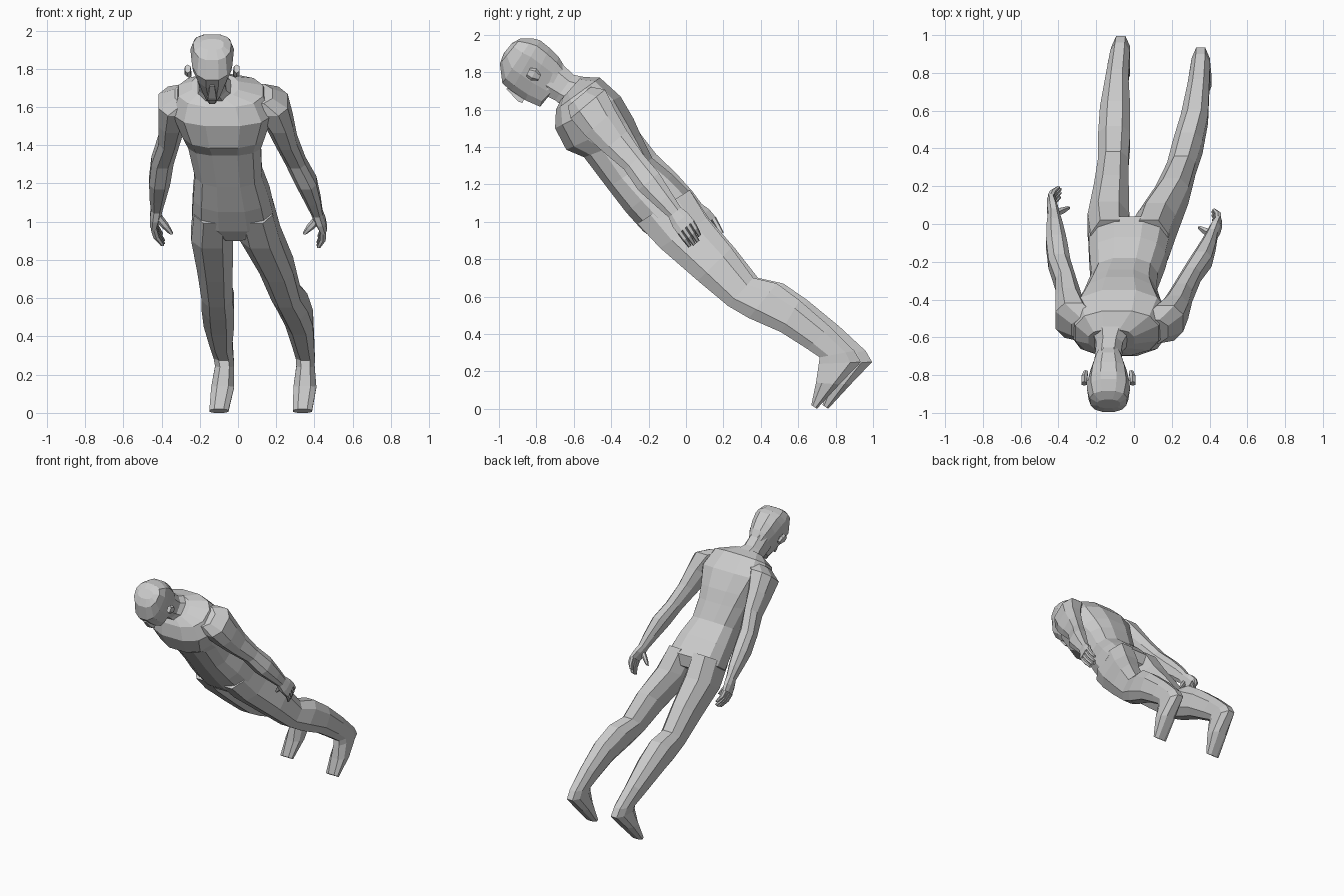
import bpy, bmesh, math
from mathutils import Vector

skin = bpy.data.materials.new("plain_grey")
skin.diffuse_color = (0.6, 0.6, 0.6, 1)


def loft(name, rings, n=8, power=0.8):
    """Skin closed rings of (x, half_width, front_yz, back_yz, front_taper)."""
    bm = bmesh.new()
    loops = []
    top = math.cos(math.pi / n) ** power
    for x, hw, front, back, *taper in rings:
        tp = taper[0] if taper else 0.0
        loop = []
        for i in range(n):
            a = math.pi / n + 2 * math.pi * i / n
            u = math.copysign(abs(math.cos(a)) ** power, math.cos(a)) / top
            v = math.copysign(abs(math.sin(a)) ** power, math.sin(a)) / top
            t = (v + 1) / 2
            loop.append(bm.verts.new((x + hw * u * (1 - tp * (1 - t)),
                                      front[0] + (back[0] - front[0]) * t,
                                      front[1] + (back[1] - front[1]) * t)))
        loops.append(loop)
    for a, b in zip(loops, loops[1:]):
        for i in range(n):
            j = (i + 1) % n
            bm.faces.new((a[i], a[j], b[j], b[i]))
    bm.faces.new(loops[0])
    bm.faces.new(loops[-1])
    bmesh.ops.recalc_face_normals(bm, faces=bm.faces)
    mesh = bpy.data.meshes.new(name)
    bm.to_mesh(mesh)
    bm.free()
    mesh.materials.append(skin)
    ob = bpy.data.objects.new(name, mesh)
    bpy.context.collection.objects.link(ob)
    return ob


ACROSS = Vector((0, 0.77, 0.64))  # front-to-back direction of the leaning body


def limb(name, stations, n=8):
    """Loft through (x, y, z, half_width, half_depth) stations."""
    rings = []
    for x, y, z, hw, hd in stations:
        f = (y - ACROSS.y * hd, z - ACROSS.z * hd)
        b = (y + ACROSS.y * hd, z + ACROSS.z * hd)
        rings.append((x, hw, f, b))
    return loft(name, rings, n)


# Torso from shoulders to crotch
loft("torso", [
    (-0.12, 0.12, (-0.67, 1.65), (-0.56, 1.775)),
    (-0.09, 0.22, (-0.695, 1.60), (-0.46, 1.77)),
    (-0.08, 0.26, (-0.70, 1.50), (-0.35, 1.67)),
    (-0.075, 0.215, (-0.64, 1.385), (-0.28, 1.55)),
    (-0.07, 0.19, (-0.545, 1.345), (-0.24, 1.46)),
    (-0.05, 0.175, (-0.42, 1.18), (-0.18, 1.34)),
    (-0.035, 0.20, (-0.32, 1.05), (-0.07, 1.25)),
    (-0.025, 0.215, (-0.23, 0.95), (0.04, 1.14)),
    (-0.02, 0.11, (-0.16, 0.90), (0.04, 1.05)),
], n=12)

# Neck and head
loft("neck", [
    (-0.115, 0.12, (-0.64, 1.60), (-0.47, 1.76)),
    (-0.13, 0.07, (-0.70, 1.65), (-0.60, 1.785)),
    (-0.14, 0.068, (-0.78, 1.69), (-0.68, 1.86)),
])
HEAD_X = -0.135
loft("head", [
    (HEAD_X, 0.065, (-0.735, 1.67), (-0.65, 1.83)),
    (HEAD_X, 0.09, (-0.78, 1.615), (-0.68, 1.88), 0.55),
    (HEAD_X, 0.112, (-0.86, 1.65), (-0.73, 1.93), 0.45),
    (HEAD_X, 0.12, (-0.935, 1.70), (-0.78, 1.97), 0.25),
    (HEAD_X, 0.122, (-0.982, 1.74), (-0.82, 1.98), 0.2),
    (HEAD_X, 0.105, (-0.995, 1.845), (-0.885, 1.98), 0.15),
    (HEAD_X, 0.06, (-0.975, 1.90), (-0.93, 1.955)),
], n=12)
loft("nose", [
    (HEAD_X, 0.026, (-0.875, 1.635), (-0.85, 1.69)),
    (HEAD_X, 0.022, (-0.90, 1.645), (-0.88, 1.71)),
    (HEAD_X, 0.012, (-0.96, 1.71), (-0.93, 1.74)),
], n=4)
for side, word in ((1, "left"), (-1, "right")):
    x = HEAD_X + side * 0.12
    loft(word + "_ear", [
        (x, 0.012, (-0.79, 1.755), (-0.775, 1.785)),
        (x + side * 0.008, 0.016, (-0.83, 1.76), (-0.80, 1.815)),
        (x + side * 0.008, 0.014, (-0.855, 1.78), (-0.835, 1.82)),
    ], n=6)

# Legs share side outlines (front, back); x, half width and y shift differ
LEG = [
    ((-0.26, 0.99), (0.02, 1.17)),
    ((-0.13, 0.86), (0.12, 1.02)),
    ((0.08, 0.685), (0.26, 0.86)),
    ((0.25, 0.55), (0.385, 0.70)),
    ((0.37, 0.485), (0.52, 0.67)),
    ((0.55, 0.41), (0.65, 0.58)),
    ((0.70, 0.32), (0.82, 0.44)),
    ((0.775, 0.275), (0.96, 0.31)),
    ((0.77, 0.24), (0.995, 0.25)),
    ((0.755, 0.14), (0.88, 0.13)),
    ((0.73, 0.02), (0.76, 0.0)),
]
RIGHT = [(-0.13, 0.10), (-0.135, 0.11), (-0.12, 0.092), (-0.11, 0.08),
         (-0.105, 0.085), (-0.10, 0.08), (-0.09, 0.06), (-0.075, 0.052),
         (-0.07, 0.05), (-0.08, 0.06), (-0.10, 0.05)]
LEFT = [(0.08, 0.10), (0.115, 0.105), (0.20, 0.088), (0.25, 0.075),
        (0.285, 0.078), (0.32, 0.072), (0.34, 0.058), (0.352, 0.05),
        (0.353, 0.048), (0.35, 0.06), (0.337, 0.05)]
for word, sizes, shift in (("right", RIGHT, 0.0), ("left", LEFT, -0.06)):
    rings = []
    for k, ((x, hw), (f, b)) in enumerate(zip(sizes, LEG)):
        dy = shift * min(1, k / 7)
        rings.append((x, hw, (f[0] + dy, f[1]), (b[0] + dy, b[1])))
    loft(word + "_leg", rings)

# Arms from shoulder to wrist
limb("left_arm", [
    (0.09, -0.57, 1.67, 0.09, 0.08),
    (0.165, -0.525, 1.63, 0.095, 0.12),
    (0.215, -0.46, 1.53, 0.072, 0.105),
    (0.25, -0.38, 1.43, 0.058, 0.085),
    (0.30, -0.28, 1.32, 0.052, 0.065),
    (0.355, -0.20, 1.215, 0.055, 0.072),
    (0.39, -0.12, 1.12, 0.042, 0.055),
    (0.412, -0.06, 1.05, 0.03, 0.042),
])
limb("right_arm", [
    (-0.24, -0.56, 1.67, 0.09, 0.08),
    (-0.32, -0.51, 1.63, 0.095, 0.12),
    (-0.345, -0.42, 1.53, 0.07, 0.105),
    (-0.36, -0.32, 1.43, 0.055, 0.085),
    (-0.395, -0.21, 1.32, 0.058, 0.065),
    (-0.41, -0.11, 1.215, 0.055, 0.072),
    (-0.42, -0.01, 1.13, 0.042, 0.055),
    (-0.425, 0.05, 1.07, 0.03, 0.042),
])


# Hands: palm, four fingers and a thumb
def hand(word, wrist, knuckle, tip, thumb):
    wrist, knuckle, tip, thumb = map(Vector, (wrist, knuckle, tip, thumb))
    limb(word + "_palm", [
        (*wrist, 0.03, 0.042),
        (*wrist.lerp(knuckle, 0.5), 0.028, 0.055),
        (*knuckle, 0.02, 0.056),
    ])
    for k in range(4):
        off = ACROSS * (-0.042 + 0.028 * k)
        reach = (0.92, 1.0, 1.0, 0.82)[k]
        start = knuckle + off
        end = knuckle.lerp(tip, reach) + off * 0.9
        mid = start.lerp(end, 0.5)
        mid.x += math.copysign(0.01, knuckle.x)
        limb(f"{word}_finger_{k + 1}", [
            (*start, 0.016, 0.0135), (*mid, 0.015, 0.0125), (*end, 0.009, 0.009)], n=6)
    base = wrist.lerp(knuckle, 0.25) - ACROSS * 0.02
    mid = base.lerp(thumb, 0.55)
    limb(word + "_thumb", [
        (*base, 0.022, 0.022), (*mid, 0.02, 0.02), (*thumb, 0.01, 0.011)], n=6)


hand("left", (0.412, -0.06, 1.05), (0.445, 0.0, 0.97), (0.42, 0.055, 0.885),
     (0.35, -0.02, 0.94))
hand("right", (-0.425, 0.05, 1.07), (-0.44, 0.115, 0.99), (-0.392, 0.175, 0.895),
     (-0.35, 0.085, 0.94))
